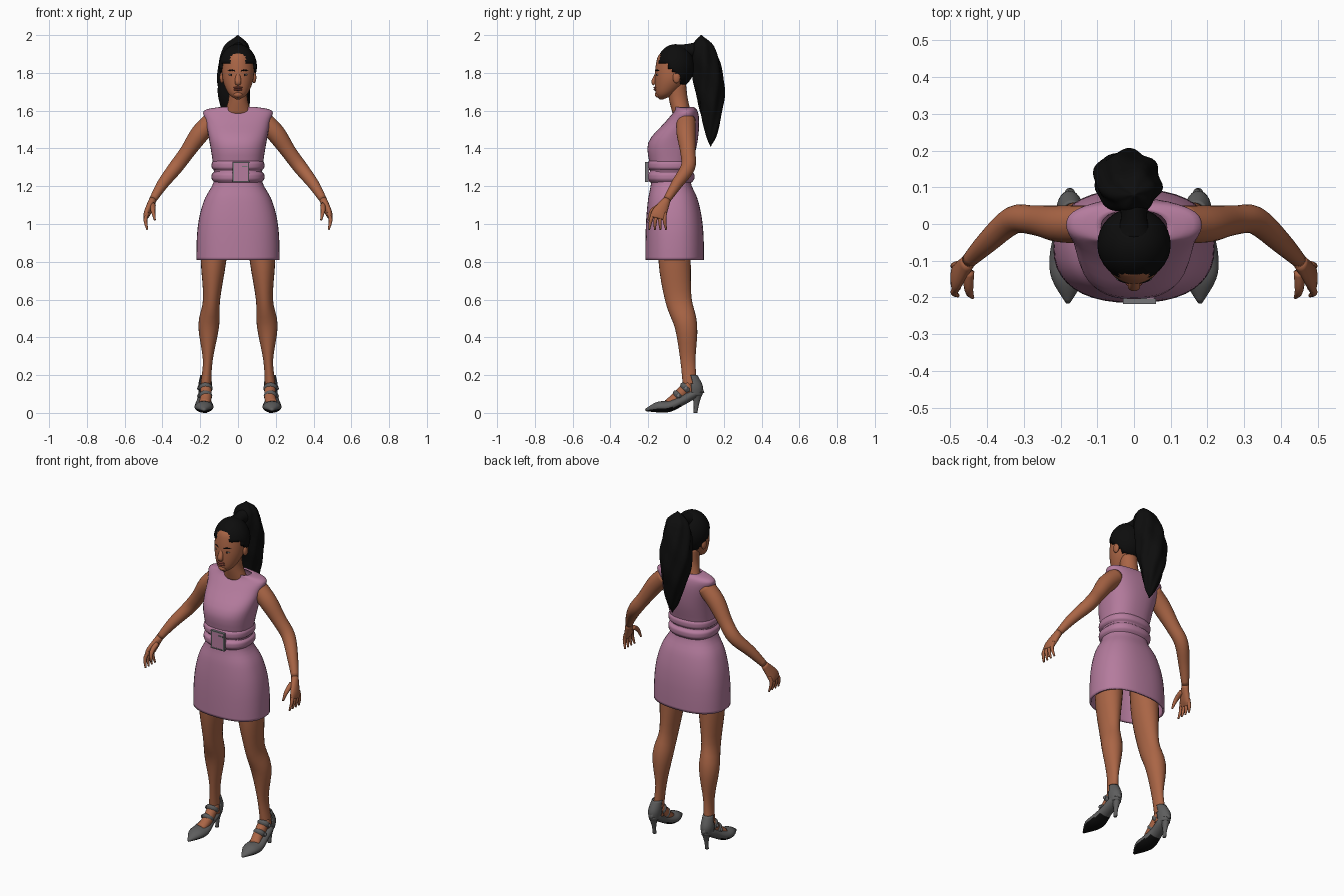
import bpy, bmesh, math
from mathutils import Vector

if "Cube" in bpy.data.objects:
    bpy.data.objects.remove(bpy.data.objects["Cube"])


def material(name, red, green, blue):
    mat = bpy.data.materials.new(name)
    mat.use_nodes = True
    mat.diffuse_color = (red, green, blue, 1)
    bsdf = mat.node_tree.nodes["Principled BSDF"]
    bsdf.inputs["Base Color"].default_value = mat.diffuse_color
    bsdf.inputs["Roughness"].default_value = .7
    return mat


SKIN = material("warm brown skin", .4, .13, .06)
DRESS = material("mauve cloth", .46, .2, .34)
HAIR = material("black hair", .004, .004, .004)
SHOE = material("grey leather", .11, .11, .11)
SOLE = material("black sole", .004, .004, .004)
LIPS = material("brown lips", .25, .06, .04)
EYE = material("eye white", .3, .3, .3)
METAL = material("buckle metal", .18, .18, .19)


def finish(name, bm, mat, mirror=False, thick=0, smooth=True, second=None, rule=None):
    """Turn a bmesh into an object; faces that pass the rule take the second material."""
    bmesh.ops.recalc_face_normals(bm, faces=bm.faces)
    mesh = bpy.data.meshes.new(name)
    mesh.materials.append(mat)
    if second:
        mesh.materials.append(second)
    for face in bm.faces:
        face.smooth = smooth
        if rule:
            face.material_index = int(rule(face))
    bm.to_mesh(mesh)
    bm.free()
    obj = bpy.data.objects.new(name, mesh)
    bpy.context.collection.objects.link(obj)
    if thick:
        shell = obj.modifiers.new("Thickness", "SOLIDIFY")
        shell.thickness, shell.offset = thick, -1
    if mirror:
        obj.modifiers.new("Mirror", "MIRROR")


def spline(rings, steps=4):
    """Pass a smooth curve through the rings, positions and radii alike."""
    keys = [Vector(ring if len(ring) == 5 else (*ring, ring[-1])) for ring in rings]
    last = len(keys) - 1
    curve = []
    for i in range(last):
        before, start, end, after = (keys[min(max(i + k, 0), last)] for k in (-1, 0, 1, 2))
        for step in range(steps):
            t = step / steps
            ease = t * t * (3 - 2 * t)
            curve.append(start.lerp(end, ease)
                         + (end - before) / 2 * t * (1 - t) ** 2
                         - (after - start) / 2 * t * t * (1 - t))
    return curve + [keys[last]]


def loft(name, rings, mat, sides=24, power=2, level=False, caps=True, ripple=0,
         drop=None, **options):
    """Skin (x, y, z, radius[, radius]) rings, either level or square to the path."""
    bm = bmesh.new()
    rings = spline(rings)
    centres = [Vector(ring[:3]) for ring in rings]
    rows = []
    for i, (centre, ring) in enumerate(zip(centres, rings)):
        ahead = centres[min(i + 1, len(rings) - 1)] - centres[max(i - 1, 0)]
        ahead = Vector((0, 0, -1)) if level else ahead.normalized()
        across = (Vector((1, 0, 0)) - ahead * ahead.x).normalized()
        depth = ahead.cross(across)
        row = []
        for k in range(sides):
            angle = math.tau * k / sides
            wave = 1 + ripple * (math.cos(6 * angle + 20 * centre.z)
                                 + math.sin(3 * angle - 30 * centre.z) / 2)
            c, s = (math.copysign(abs(f) ** (2 / power), f) * wave
                    for f in (math.cos(angle), math.sin(angle)))
            row.append(bm.verts.new(centre + across * c * max(ring[3], .003)
                                    + depth * s * max(ring[4], .003)))
        rows.append(row)
    for upper, lower in zip(rows, rows[1:]):
        for k in range(sides):
            n = (k + 1) % sides
            bm.faces.new((upper[k], upper[n], lower[n], lower[k]))
    if caps:
        bm.faces.new(rows[0])
        bm.faces.new(rows[-1])
    if drop:
        unwanted = [f for f in bm.faces if drop(f.calc_center_median())]
        bmesh.ops.delete(bm, geom=unwanted, context="FACES")
    finish(name, bm, mat, **options)


def ellipsoid(name, centre, size, mat, drop=None, **options):
    bm = bmesh.new()
    bmesh.ops.create_uvsphere(bm, u_segments=32, v_segments=24, radius=1)
    bmesh.ops.scale(bm, vec=size, verts=bm.verts)
    bmesh.ops.translate(bm, vec=centre, verts=bm.verts)
    if drop:
        unwanted = [v for v in bm.verts if drop(v.co)]
        bmesh.ops.delete(bm, geom=unwanted, context="VERTS")
    finish(name, bm, mat, **options)


def box(name, centre, size, mat):
    bm = bmesh.new()
    bmesh.ops.create_cube(bm, size=1)
    bmesh.ops.scale(bm, vec=size, verts=bm.verts)
    bmesh.ops.translate(bm, vec=centre, verts=bm.verts)
    finish(name, bm, mat, smooth=False)


# Dress: shaped bodice running into a skirt that flares quickly, then hangs straight
dress = [(0, -.01, 1.62, .09, .05), (0, 0, 1.6, .18, .06), (0, -.02, 1.54, .17, .09),
         (0, -.07, 1.43, .15, .13), (0, -.08, 1.3, .13, .11)]
for step in range(6):
    drop_down = step / 5
    flare = 1 - (1 - drop_down) ** 3
    dress.append((0, -.08 + .02 * flare, 1.22 - .41 * drop_down,
                  .13 + .09 * flare, .105 + .05 * flare))
loft("dress", dress, DRESS, sides=40, power=2.4, level=True, caps=False, thick=.01)

# Belt: two soft rolls with a square buckle
belt = []
for step in range(9):
    bulge = .015 * math.sqrt(abs(math.sin(math.tau * step / 8)))
    belt.append((0, -.08, 1.22 + .015 * step, .125 + bulge, .11 + bulge))
loft("belt", belt, DRESS, sides=40, power=2.4, level=True, caps=False)
BUCKLE = Vector((.015, -.205, 1.275))
box("buckle_plate", BUCKLE, (.08, .02, .1), DRESS)
for side in (-1, 1):
    box("buckle_bar", BUCKLE + Vector((0, -.005, side * .05)), (.09, .015, .006), METAL)
    box("buckle_post", BUCKLE + Vector((side * .04, -.005, 0)), (.006, .015, .1), METAL)
box("buckle_pin", BUCKLE + Vector((.02, -.01, .03)), (.03, .006, .006), METAL)

# Head and face
loft("neck", [(0, -.02, 1.58, .075, .05), (0, -.04, 1.66, .05), (0, -.05, 1.74, .05)],
     SKIN, level=True)
loft("head", [(0, -.13, 1.66, .01), (0, -.11, 1.69, .05), (0, -.08, 1.76, .08, .085),
              (0, -.07, 1.84, .083, .09), (0, -.06, 1.9, .07, .08), (0, -.05, 1.94, .02)],
     SKIN, sides=32, level=True)
loft("nose", [(0, -.15, 1.8, .01), (0, -.17, 1.755, .017, .013), (0, -.165, 1.74, .014, .01)],
     SKIN)
for name, height in (("upper_lip", 1.722), ("lower_lip", 1.711)):
    ellipsoid(name, (0, -.16, height), (.024, .012, .006), LIPS)
ellipsoid("chin", (0, -.145, 1.685), (.025, .02, .017), SKIN)
ellipsoid("eye", (.034, -.148, 1.79), (.015, .008, .006), EYE, mirror=True)
ellipsoid("iris", (.034, -.154, 1.79), (.006, .004, .006), HAIR, mirror=True)
loft("brow", [(.015, -.16, 1.81, .003), (.036, -.153, 1.815, .004), (.056, -.136, 1.81, .003)],
     HAIR, sides=8, mirror=True)
ellipsoid("ear", (.085, -.05, 1.775), (.012, .02, .03), SKIN, mirror=True)

# Hair: cap with a swept hairline, gathered into a wavy ponytail
ellipsoid("hair_cap", (0, -.056, 1.835), (.1, .1, .117), HAIR, thick=.026,
          drop=lambda co: co.z < 1.845 - max(0, co.y + .115) * 1.25)
loft("hair_gather", [(0, -.03, 1.91, .05, .04), (0, .02, 1.92, .035), (0, .08, 1.92, .05)], HAIR)
ponytail = []
for step in range(15):
    t = step / 14
    width = .09 * max(0, math.sin(math.pi * t ** .7)) ** .7
    ponytail.append((-.02 * math.sin(math.pi * t), .08 + .055 * math.sin(2 * t),
                     2 - .59 * t, width, width * .87))
loft("ponytail", ponytail, HAIR, sides=48, level=True, ripple=.06)

# Arms and hands
loft("arm", [(.13, 0, 1.55, .05), (.2, 0, 1.48, .05), (.27, .01, 1.38, .04),
             (.33, .01, 1.3, .038), (.4, -.05, 1.21, .03), (.45, -.1, 1.13, .02)],
     SKIN, mirror=True)
loft("palm", [(.45, -.1, 1.13, .02), (.48, -.14, 1.06, .018, .04), (.49, -.15, 1.03, .01, .04)],
     SKIN, mirror=True)
for spread in (-.03, -.01, .01, .03):
    loft("finger", [(.48, -.14 + spread, 1.06, .01), (.49, -.15 + spread * 1.2, 1.02, .01),
                    (.48, -.15 + spread * 1.5, .97, .005)], SKIN, sides=10, mirror=True)
loft("thumb", [(.45, -.13, 1.1, .015), (.45, -.18, 1.07, .012), (.44, -.2, 1.02, .005)],
     SKIN, sides=10, mirror=True)

# Legs and feet
loft("leg", [(.12, -.06, 1, .08), (.13, -.06, .8, .067, .085), (.14, -.04, .6, .045, .07),
             (.155, 0, .46, .055, .06), (.16, .01, .28, .026, .04), (.17, .02, .15, .028, .037),
             (.17, .02, .1, .03)], SKIN, mirror=True)
loft("foot", [(.17, .02, .15, .03), (.17, -.05, .08, .03), (.18, -.1, .05, .03, .02)],
     SKIN, mirror=True)

# Shoes: pointed vamp with a dark front sole, heel cup, slim heel and two straps
loft("shoe", [(.18, -.215, .015, .006), (.18, -.15, .03, .044, .028), (.18, -.09, .035, .05, .03),
              (.18, -.02, .065, .038, .025), (.175, .04, .1, .035, .025),
              (.175, .09, .125, .012, .018)], SHOE, mirror=True, second=SOLE,
     rule=lambda f: f.normal.z < -.5 and f.calc_center_median().y < -.03)
loft("heel_cup", [(.17, .025, .2, .03, .035), (.175, .04, .14, .036, .05), (.175, .04, .09, .03, .045)],
     SHOE, level=True, caps=False, mirror=True, thick=.006, drop=lambda co: co.y < .03)
loft("heel_post", [(.175, .06, .11, .028, .03), (.175, .055, .05, .012, .015), (.175, .05, 0, .01)],
     SHOE, sides=12, level=True, mirror=True)
for y, z, radius in ((0, .13, .038), (-.04, .09, .036)):
    loft("strap", [(.172, y - .01 * k, z - .01 * k, radius - .008 * k * k) for k in (-1, 0, 1)],
         SHOE, caps=False, mirror=True)
    ellipsoid("strap_buckle", (.21, y, z), (.006, .01, .01), METAL, mirror=True)
